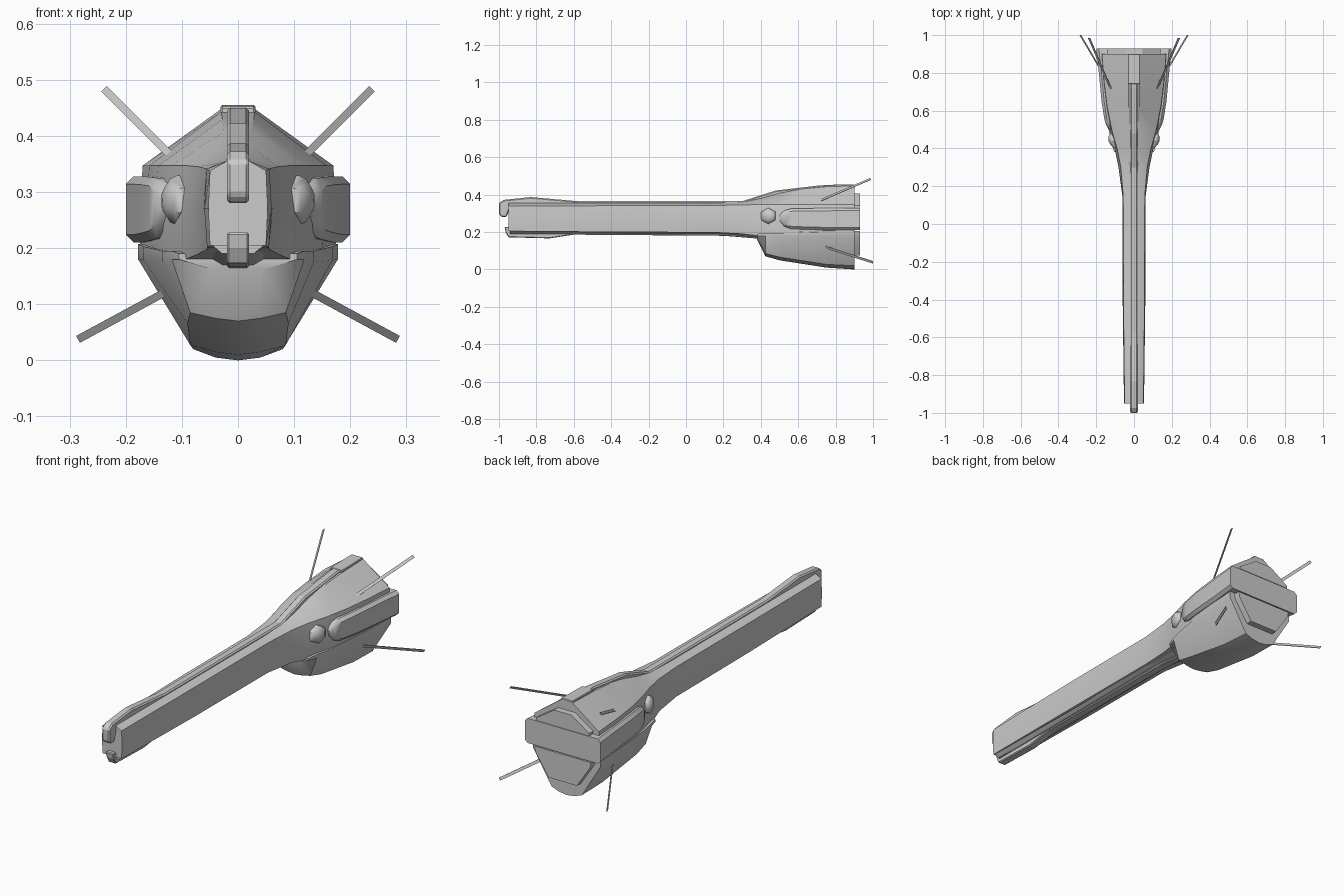
import bpy, bmesh, math
from mathutils import Vector

if "Cube" in bpy.data.objects:
    bpy.data.objects.remove(bpy.data.objects["Cube"])


def finish(name, bm, smooth=None, bevel=0):
    bmesh.ops.recalc_face_normals(bm, faces=bm.faces)
    me = bpy.data.meshes.new(name)
    bm.to_mesh(me)
    bm.free()
    ob = bpy.data.objects.new(name, me)
    bpy.context.collection.objects.link(ob)
    bpy.ops.object.select_all(action='DESELECT')
    ob.select_set(True)
    bpy.context.view_layer.objects.active = ob
    if bevel:
        m = ob.modifiers.new("bevel", 'BEVEL')
        m.width = bevel
        m.segments = 1
        m.limit_method = 'ANGLE'
    if smooth:
        bpy.ops.object.shade_smooth_by_angle(angle=math.radians(smooth))
    return ob


def loft(name, sections, smooth=32):
    """Skin half sections (y, [(x, z)...]), mirrored across x = 0."""
    bm = bmesh.new()
    rings = []
    for y, half in sections:
        full = half + [(-x, z) for x, z in reversed(half) if x > 1e-6]
        rings.append([bm.verts.new((x, y, z)) for x, z in full])
    n = len(rings[0])
    for a, b in zip(rings, rings[1:]):
        for i in range(n):
            j = (i + 1) % n
            bm.faces.new((a[i], a[j], b[j], b[i]))
    bm.faces.new(rings[0])
    bm.faces.new(rings[-1])
    return finish(name, bm, smooth)


def side_plate(name, profile, half_width, bevel=0.006):
    """Extrude a (y, z) side profile across x."""
    bm = bmesh.new()
    f = bm.faces.new([bm.verts.new((-half_width, y, z)) for y, z in profile])
    g = bmesh.ops.extrude_face_region(bm, geom=[f])
    vs = [v for v in g['geom'] if isinstance(v, bmesh.types.BMVert)]
    bmesh.ops.translate(bm, verts=vs, vec=(2 * half_width, 0, 0))
    return finish(name, bm, None, bevel)


# Upper hull: long neck flaring into the stern
# columns: y, bottom width, bottom z, mid width, mid z, shoulder width, shoulder z, ridge width, ridge z
hull = [
    (-.95, .050, .205, .053, .27, .050, .338, .02, .355),
    (-.40, .055, .200, .060, .27, .056, .341, .02, .355),
    (.15, .055, .198, .062, .27, .057, .342, .02, .355),
    (.30, .070, .190, .082, .25, .070, .345, .022, .36),
    (.40, .098, .178, .103, .24, .090, .347, .025, .38),
    (.50, .125, .190, .130, .24, .118, .347, .025, .408),
    (.62, .150, .200, .152, .25, .142, .347, .028, .43),
    (.75, .165, .205, .166, .25, .158, .347, .03, .443),
    (.90, .175, .207, .175, .25, .170, .347, .03, .448),
]
loft("upper_hull", [(y, [(0, zb), (bw, zb), (w, zm), (ws, zs), (wt, zt), (0, zt)])
                    for y, bw, zb, w, zm, ws, zs, wt, zt in hull])

# Belly hull under the stern: y, top width, top z, side z, chine width, chine z, keel z
belly = [
    (.38, .105, .190, .180, .050, .163, .158),
    (.425, .118, .195, .180, .085, .085, .070),
    (.50, .135, .195, .175, .090, .066, .049),
    (.75, .168, .203, .178, .085, .027, .010),
    (.90, .178, .207, .180, .080, .020, .000),
]
loft("belly_hull", [(y, [(0, zt), (w, zt), (w, zs), (cw, cz), (.04, zk + .005), (0, zk)])
                    for y, w, zt, zs, cw, cz, zk in belly])

# Full-width engine band whose sides form the rounded pods
band = [(.50, .134, .252, .293), (.525, .148, .23, .315), (.56, .158, .217, .325),
        (.65, .172, .213, .327), (.80, .186, .21, .328), (.93, .20, .21, .328)]
loft("engine_band", [(y, [(0, a), (w - .014, a), (w, a + .014), (w, b - .014), (w - .014, b), (0, b)])
                     for y, w, a, b in band], 40)

# Exhaust plates above and below the band
loft("upper_exhaust", [(y, [(0, .33), (.14, .33), (.14, .343), (.045, .405), (0, .405)])
                       for y in (.88, .93)])
loft("lower_exhaust", [(y, [(0, .205), (.15, .205), (.145, .18), (.075, .075), (0, .075)])
                       for y in (.88, .93)])

# Dorsal spine hooking over the nose, and its rear block
side_plate("dorsal_spine", [
    (-1.0, .295), (-.985, .28), (-.96, .28), (-.94, .33), (.3, .33), (.5, .37), (.7, .40), (.9, .40),
    (.9, .455), (.72, .45), (.48, .422), (.3, .365), (-.58, .365), (-.83, .387), (-.975, .372),
    (-1.0, .355)], .02)
side_plate("spine_rear_block", [(.74, .42), (.9, .42), (.9, .455), (.74, .452)], .031, .003)

# Ventral keel with the nose prong
side_plate("ventral_keel", [
    (-.97, .228), (-.94, .228), (-.92, .215), (.42, .20), (.42, .16), (.36, .167), (.2, .18),
    (-.6, .186), (-.73, .166), (-.95, .172), (-.965, .20)], .02, .004)

# Lower neck fairing, wider than the keel
loft("keel_fairing", [(y, [(0, z), (.028, z), (w, .205), (0, .205)])
                      for y, w, z in [(-.94, .046, .19), (.2, .05, .19), (.40, .09, .168)]])

for s, side in ((1, "right"), (-1, "left")):
    # Six-sided sensor bulbs
    bm = bmesh.new()
    bmesh.ops.create_uvsphere(bm, u_segments=6, v_segments=6, radius=1)
    for v in bm.verts:
        x, y, z = v.co
        v.co = (s * (.107 + .028 * z + .012 * x), .44 + .045 * x, .285 + .045 * y)
    finish("sensor_bulb_" + side, bm, 50)

    # Thin antenna blades
    for label, a, b in (("upper", (.125, .72, .37), (.238, .985, .483)),
                        ("lower", (.125, .73, .124), (.284, 1.0, .038))):
        a = Vector((a[0] * s, a[1], a[2]))
        b = Vector((b[0] * s, b[1], b[2]))
        d = (b - a).normalized()
        a = a - d * .03
        wide = d.cross(Vector((0, 1, 0))).normalized()
        thin = d.cross(wide)
        bm = bmesh.new()
        bmesh.ops.create_cube(bm, size=1)
        for v in bm.verts:
            v.co = (a + b) / 2 + d * v.co.z * (b - a).length + wide * v.co.x * .014 + thin * v.co.y * .003
        finish(label + "_antenna_" + side, bm)
